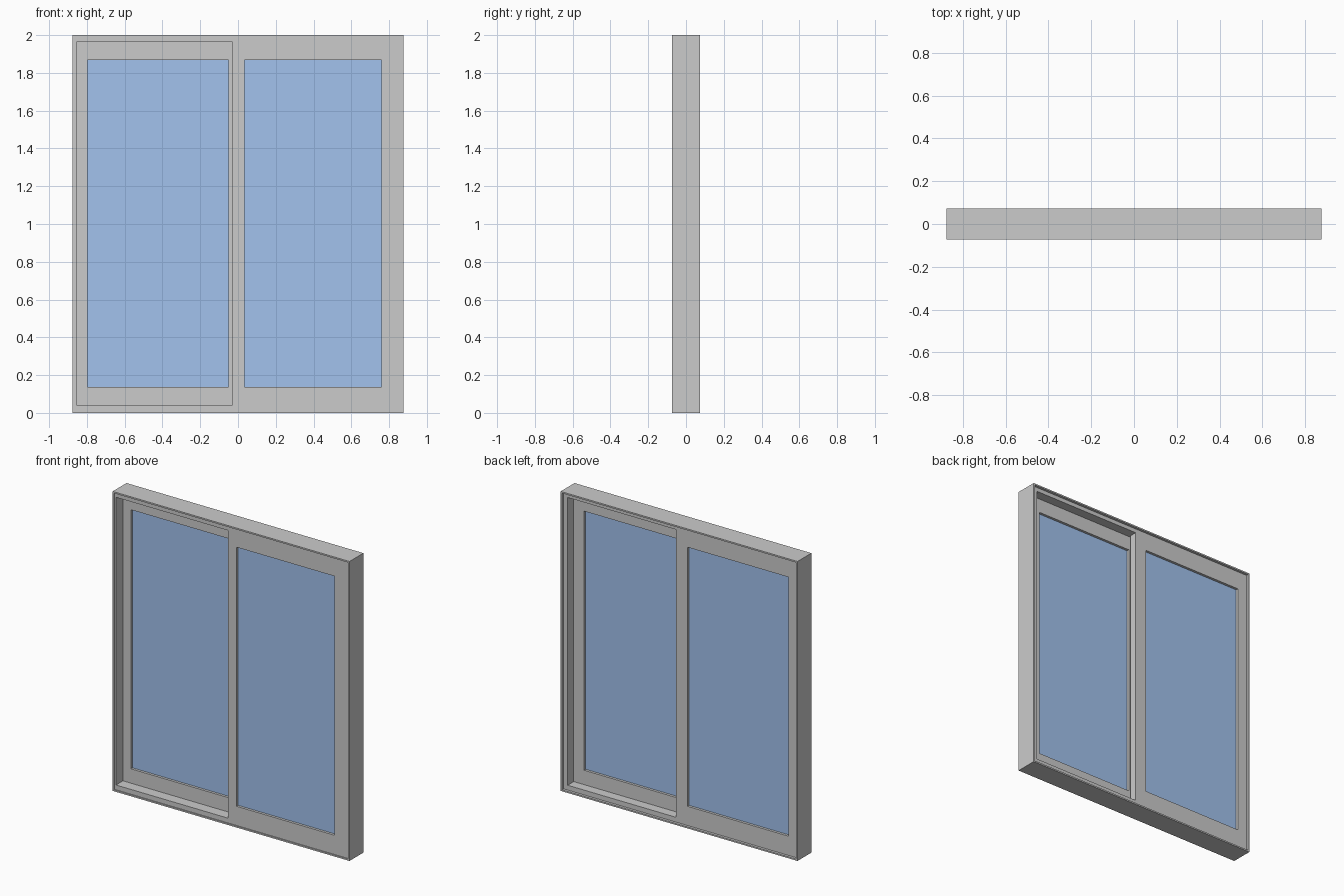
import bpy, bmesh

if "Cube" in bpy.data.objects:
    bpy.data.objects.remove(bpy.data.objects["Cube"])

glass_mat = bpy.data.materials.new("blue_glass")
glass_mat.diffuse_color = (0.36, 0.54, 0.85, 1)
glass_mat.use_nodes = True
glass_mat.node_tree.nodes["Principled BSDF"].inputs["Base Color"].default_value = glass_mat.diffuse_color


def finish(name, bm, mat=None):
    bmesh.ops.recalc_face_normals(bm, faces=bm.faces)
    mesh = bpy.data.meshes.new(name)
    bm.to_mesh(mesh)
    bm.free()
    obj = bpy.data.objects.new(name, mesh)
    bpy.context.collection.objects.link(obj)
    if mat:
        mesh.materials.append(mat)
    return obj


def ring(name, outer, inner, y0, y1):
    """Rectangular frame; outer and inner are (x0, x1, z0, z1)."""
    bm = bmesh.new()
    loops = []
    for (x0, x1, z0, z1), y in ((outer, y0), (inner, y0), (inner, y1), (outer, y1)):
        loops.append([bm.verts.new((x, y, z)) for x, z in
                      ((x0, z0), (x1, z0), (x1, z1), (x0, z1))])
    for i in range(4):
        a, b = loops[i], loops[(i + 1) % 4]
        for j in range(4):
            k = (j + 1) % 4
            bm.faces.new((a[j], a[k], b[k], b[j]))
    return finish(name, bm)


def box(name, rect, y0, y1, mat=None):
    x0, x1, z0, z1 = rect
    bm = bmesh.new()
    bmesh.ops.create_cube(bm, size=1)
    for v in bm.verts:
        v.co = (x0 if v.co.x < 0 else x1, y0 if v.co.y < 0 else y1,
                z0 if v.co.z < 0 else z1)
    return finish(name, bm, mat)


# Outer casing: thin lip at full depth, thicker lining set slightly back
casing = (-0.875, 0.875, 0, 2)
lip_inner = (-0.865, 0.865, 0.01, 1.99)
opening = (-0.855, 0.835, 0.042, 1.963)
ring("outer_lip", casing, lip_inner, -0.073, 0.073)
ring("frame_lining", lip_inner, opening, -0.066, 0.056)

# Two overlapping sashes: right one at the front, left one at the back
sashes = (
    ("front_sash", (-0.028, 0.835), (0.035, 0.76), -0.066, -0.008),
    ("back_sash", (-0.855, 0.033), (-0.797, -0.05), 0.007, 0.056),
)
for name, (x0, x1), (g0, g1), y0, y1 in sashes:
    pane = (g0, g1, 0.138, 1.868)
    ring(name, (x0, x1, 0.042, 1.963), pane, y0, y1)
    box(name + "_glass", pane, y0 + 0.017, y1 - 0.017, glass_mat)
